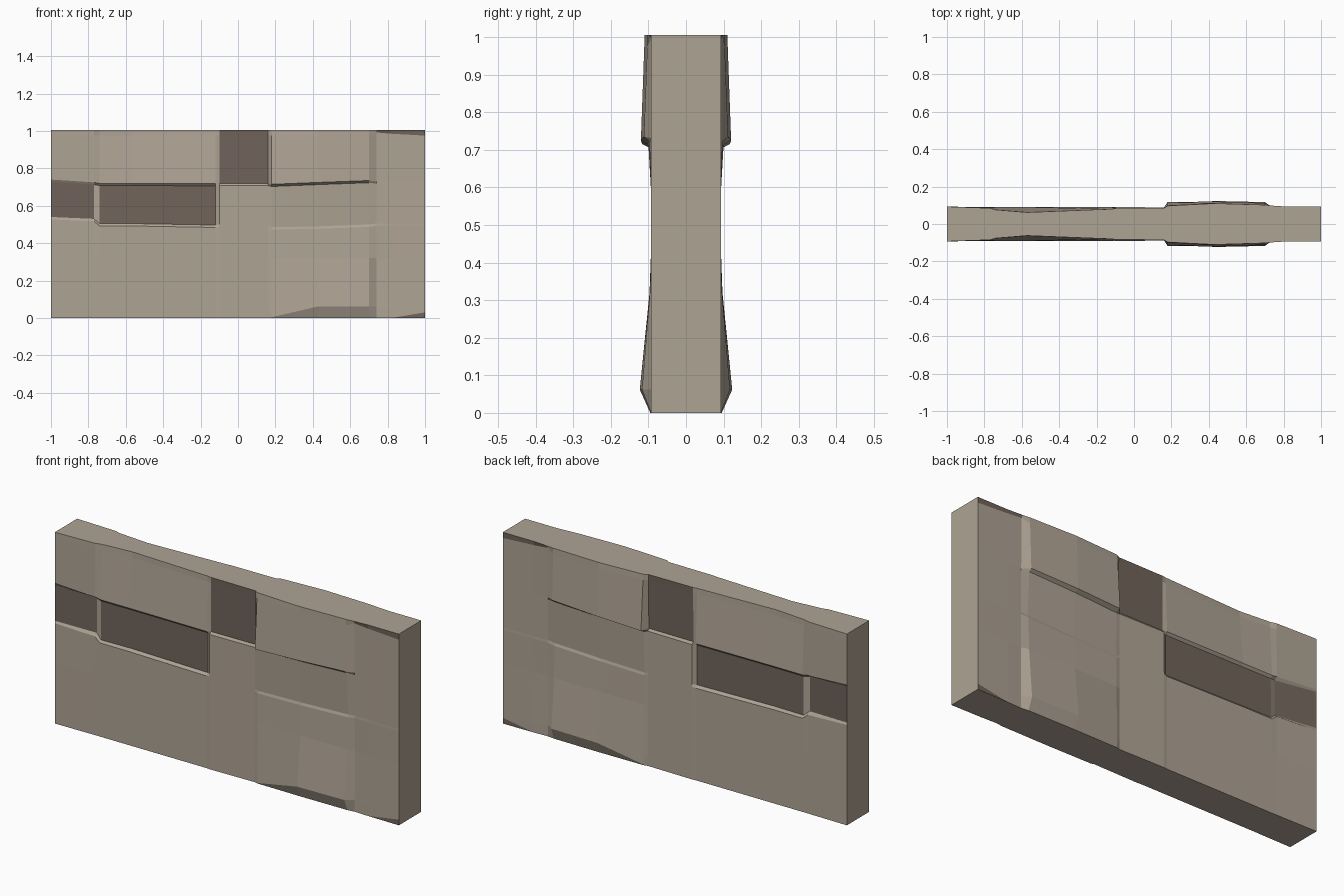
import bpy, bmesh

if "Cube" in bpy.data.objects:
    bpy.data.objects.remove(bpy.data.objects["Cube"])

def material(name, rgb):
    m = bpy.data.materials.new(name)
    m.diffuse_color = (*rgb, 1)
    m.use_nodes = True
    m.node_tree.nodes["Principled BSDF"].inputs["Base Color"].default_value = m.diffuse_color
    return m

tan = material("tan stone", (0.43, 0.37, 0.30))
brown = material("brown stone", (0.165, 0.128, 0.104))

TOP = 1.005
# Vertical joints, and height of the lower and upper course joint at each of them
xs = [-1, -.77, -.74, -.57, -.12, -.10, .16, .18, .43, .70, .74, .82, 1]
lo = [.54, .53, .505, .505, .497, .50, .49, .485, .49, .50, .505, .505, .505]
hi = [.74, .725, .72, .72, .718, .72, .72, .715, .725, .735, .73, .73, .73]
foot = {7: .004, 11: .05, 12: .03}     # uneven bottom chamfer
cap = {10: .992, 11: .985, 12: .975}   # worn strip at top right

# Stone relief in thousandths, one row per joint, from bottom to top
relief = [
    [93, 93, 93, 93, 93, 93, 93, 93, 93],
    [90, 90, 90, 88, 72, 72, 88, 86, 85],
    [90, 90, 90, 90, 82, 80, 90, 77, 76],
    [90, 90, 90, 90, 78, 78, 90, 64, 62],
    [90, 90, 90, 90, 78, 78, 90, 80, 80],
    [92, 92, 92, 92, 92, 92, 82, 83, 83],
    [88, 88, 88, 88, 88, 88, 80, 83, 85],
    [93, 95, 92, 90, 87, 93, 117, 100, 97],
    [95, 123, 97, 91, 86, 100, 120, 111, 110],
    [93, 117, 96, 91, 86, 98, 112, 103, 102],
    [88, 88, 85, 88, 87, 88, 88, 92, 98],
    [91, 91, 88, 90, 89, 90, 90, 92, 93],
    [93, 93, 93, 93, 93, 93, 93, 93, 93],
]

def heights(i):
    return [0, foot.get(i, .062), .32, lo[i] - .013, lo[i],
            hi[i] - .012, hi[i], cap.get(i, .975), TOP]

def is_brown(i, j):
    """Brown stones: two in the middle course, one on top, one worn strip."""
    return (j == 4 and i in (0, 2, 3)) or (j >= 6 and i == 5) or (j == 7 and i >= 10)

bm = bmesh.new()
NX, NZ = len(xs), 9

# Mirrored front and back stone faces
grids = []
for side in (-1, 1):
    g = [[bm.verts.new((xs[i], side * relief[i][j] / 1000, z))
          for j, z in enumerate(heights(i))] for i in range(NX)]
    grids.append(g)
    for i in range(NX - 1):
        for j in range(NZ - 1):
            a, b, c, d = g[i][j], g[i + 1][j], g[i + 1][j + 1], g[i][j + 1]
            if i == NX - 2 and j == 0:      # brown corner chip
                bm.faces.new((a, b, c)).material_index = 1
                bm.faces.new((a, c, d))
            else:
                bm.faces.new((a, b, c, d)).material_index = int(is_brown(i, j))

# Top, underside and both ends close the wall
f, k = grids
for j in (0, NZ - 1):
    for i in range(NX - 1):
        bm.faces.new((f[i][j], f[i + 1][j], k[i + 1][j], k[i][j]))
for i in (0, NX - 1):
    bm.faces.new(f[i] + k[i][::-1])

bmesh.ops.recalc_face_normals(bm, faces=bm.faces)
mesh = bpy.data.meshes.new("stone_wall")
bm.to_mesh(mesh)
bm.free()
mesh.materials.append(tan)
mesh.materials.append(brown)
wall = bpy.data.objects.new("stone_wall", mesh)
bpy.context.collection.objects.link(wall)
